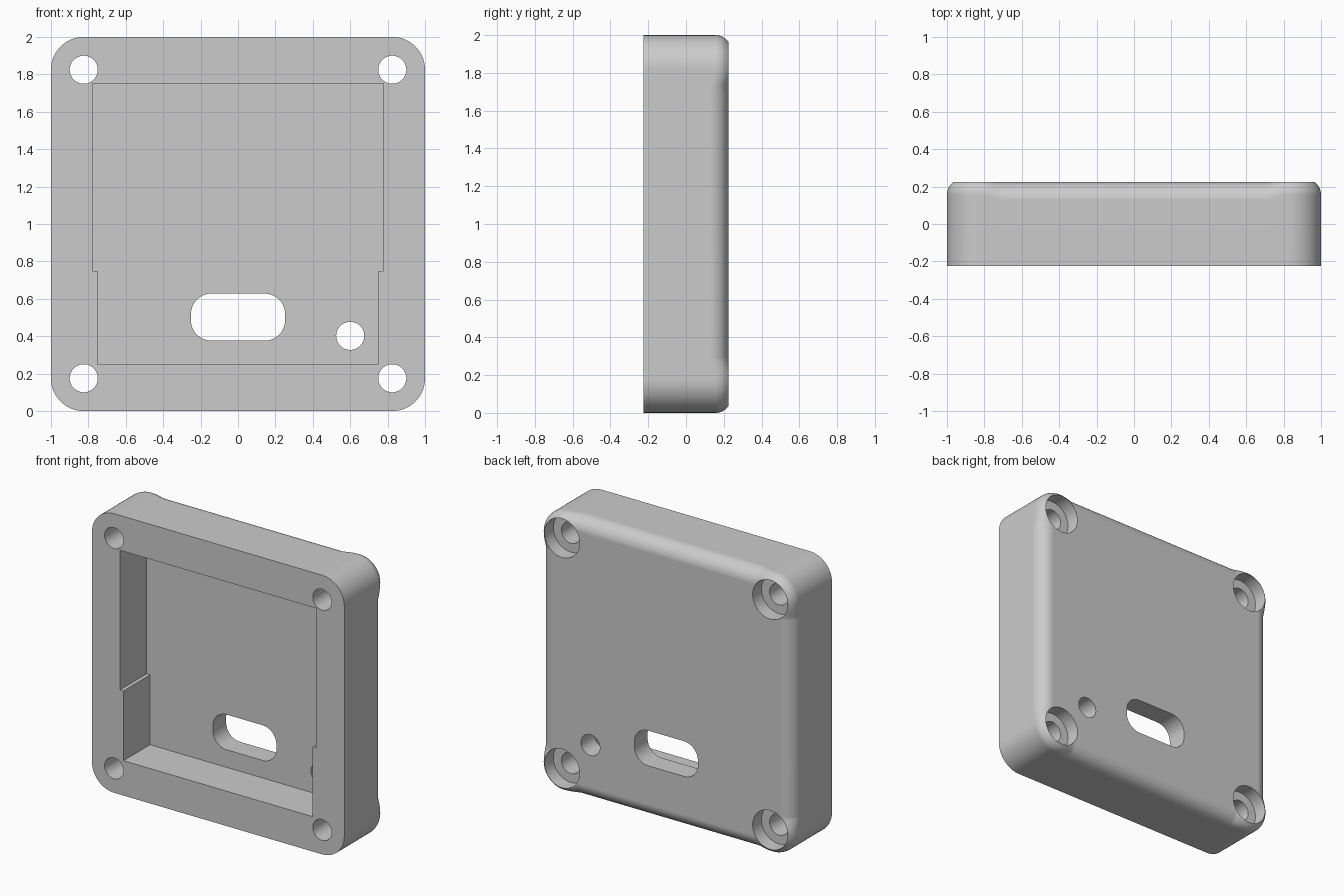
import bpy, bmesh
from math import sin, cos, acos, pi, radians, sqrt
from mathutils import Vector

old = bpy.data.objects.get("Cube")
if old:
    bpy.data.objects.remove(old)

HALF, DEPTH = 1.0, 0.225          # half width and half thickness
CORNER, RIM = 0.175, 0.14         # outer corner radius, screw recess radius
FILLET, STEPS = 0.1, 10
C = HALF - CORNER                 # screw centre offset
BLEND = sqrt(RIM**2 - (CORNER - FILLET)**2)

grey = bpy.data.materials.new("plain grey")
grey.use_nodes = True
colour = (0.6, 0.6, 0.6, 1)
grey.diffuse_color = colour
grey.node_tree.nodes["Principled BSDF"].inputs["Base Color"].default_value = colour


def make_object(name, bm):
    bmesh.ops.recalc_face_normals(bm, faces=bm.faces)
    mesh = bpy.data.meshes.new(name)
    bm.to_mesh(mesh)
    bm.free()
    mesh.materials.append(grey)
    obj = bpy.data.objects.new(name, mesh)
    bpy.context.collection.objects.link(obj)
    return obj


def loft(name, rings):
    """Skin a list of closed rings and cap both ends."""
    bm = bmesh.new()
    loops = [[bm.verts.new(p) for p in ring] for ring in rings]
    n = len(loops[0])
    for a, b in zip(loops, loops[1:]):
        for i in range(n):
            j = (i + 1) % n
            bm.faces.new((a[i], a[j], b[j], b[i]))
    bm.faces.new(loops[0])
    bm.faces.new(loops[-1])
    return make_object(name, bm)


def prism(name, outline, y0, y1):
    return loft(name, [[(x, y, z) for x, z in outline] for y in (y0, y1)])


def rounded_rect(cx, cz, hx, hz, r, n=12):
    pts = []
    for q, (sx, sz) in enumerate(((1, 1), (-1, 1), (-1, -1), (1, -1))):
        for i in range(n + 1):
            a = (q + i / n) * pi / 2
            pts.append((cx + sx * (hx - r) + r * cos(a), cz + sz * (hz - r) + r * sin(a)))
    return pts


def circle(cx, cz, r, n=48):
    return [(cx + r * cos(2 * pi * i / n), cz + r * sin(2 * pi * i / n)) for i in range(n)]


# Outline of the body: (position, outward direction, fillet inset at the back)
def body_outline():
    slides = [BLEND * i / 8 for i in range(8, 0, -1)]
    inset = lambda s: CORNER - sqrt(RIM**2 - s * s)
    corner = [(Vector((HALF, C - s)), Vector((1, 0)), inset(s)) for s in slides]
    for i in range(17):
        d = Vector((cos(i * pi / 32), sin(i * pi / 32)))
        corner.append((Vector((C, C)) + d * CORNER, d, inset(0)))
    corner += [(Vector((C - s, HALF)), Vector((0, 1)), inset(s)) for s in reversed(slides)]
    turn = lambda v, q: Vector((v.x * cos(q) - v.y * sin(q), v.x * sin(q) + v.y * cos(q)))
    return [(turn(p, q * pi / 2), turn(d, q * pi / 2), w) for q in range(4) for p, d, w in corner]


# Body with a rounded back edge that tightens around the screw recesses
outline = body_outline()
rings = [[(p.x, -DEPTH, p.y + HALF) for p, d, w in outline]]
for k in range(STEPS + 1):
    ring = []
    for p, d, w in outline:
        t = (w - CORNER + RIM) / (FILLET - CORNER + RIM)
        r = 0.0875 + (FILLET - 0.0875) * t
        sweep = acos(max(0, 1 - w / r))
        a = sweep * k / STEPS
        q = p - d * r * (1 - cos(a))
        ring.append((q.x, DEPTH - r * (sin(sweep) - sin(a)), q.y + HALF))
    rings.append(ring)
case = loft("case_body", rings)

# Cutters: stepped cavity, cable slot, small hole, screw holes and recesses
side = [(0.75, 0.25), (0.75, 0.75), (0.777, 0.75), (0.777, 1.75)]
cutters = [
    prism("cavity_cutter", side + [(-x, z) for x, z in reversed(side)], -0.4, 0.075),
    prism("slot_cutter", rounded_rect(0, 0.502, 0.252, 0.126, 0.11), 0, 0.4),
    prism("small_hole_cutter", circle(0.6, 0.402, 0.075), 0, 0.4),
]
for x in (-C, C):
    for z in (HALF - C, HALF + C):
        cutters.append(prism("screw_hole_cutter", circle(x, z, 0.075), -0.4, 0.4))
        cutters.append(prism("screw_recess_cutter", circle(x, z, RIM - 0.001, 64), 0.125, 0.4))

bpy.ops.object.select_all(action='DESELECT')
case.select_set(True)
bpy.context.view_layer.objects.active = case
for cutter in cutters:
    cutter.hide_render = True
    mod = case.modifiers.new("cut", 'BOOLEAN')
    mod.operation, mod.solver, mod.object = 'DIFFERENCE', 'EXACT', cutter
    bpy.ops.object.modifier_apply(modifier=mod.name)
    bpy.data.objects.remove(cutter)

# Smooth curves, crisp edges
bpy.ops.object.shade_smooth_by_angle(angle=radians(30))
weighted = case.modifiers.new("flat faces", 'WEIGHTED_NORMAL')
weighted.keep_sharp = True
